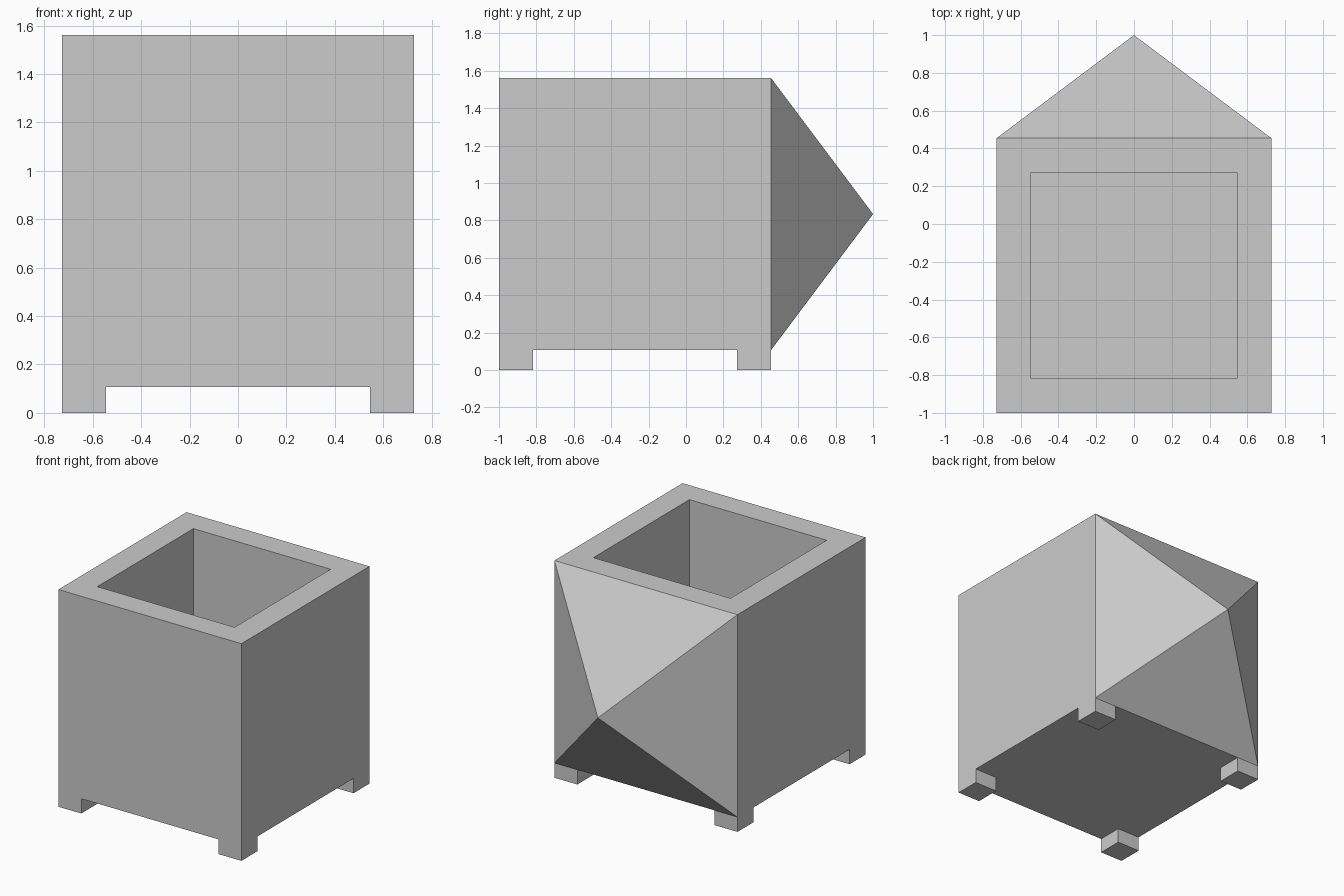
import bpy, bmesh
from mathutils import Matrix, Vector

if "Cube" in bpy.data.objects:
    bpy.data.objects.remove(bpy.data.objects["Cube"])

U = 2 / 11            # wall thickness; the body is an 8U cube
SIZE = 8 * U
FOOT_H = 0.106
CENTRE_Y = -1 + SIZE / 2


def finish(name, bm):
    bmesh.ops.recalc_face_normals(bm, faces=bm.faces)
    mesh = bpy.data.meshes.new(name)
    bm.to_mesh(mesh)
    bm.free()
    obj = bpy.data.objects.new(name, mesh)
    bpy.context.collection.objects.link(obj)
    return obj


def box(size, centre):
    bm = bmesh.new()
    bmesh.ops.create_cube(bm, size=1, matrix=Matrix.Translation(centre) @ Matrix.Diagonal((*size, 1)))
    bm.normal_update()
    return bm


def face_towards(bm, direction):
    return max(bm.faces, key=lambda f: f.normal.dot(Vector(direction)))


# Hollow body with the back panel drawn out to a pyramid
bm = box((SIZE,) * 3, (0, CENTRE_Y, FOOT_H + SIZE / 2))
top = face_towards(bm, (0, 0, 1))
back = face_towards(bm, (0, 1, 0))
bmesh.ops.inset_region(bm, faces=[top], thickness=U, use_even_offset=True)
cavity = bmesh.ops.extrude_discrete_faces(bm, faces=[top])["faces"][0]
bmesh.ops.translate(bm, verts=cavity.verts, vec=(0, 0, U - SIZE))
bmesh.ops.poke(bm, faces=[back], offset=3 * U)
finish("open_box_body", bm)

# Corner feet, flush with the sides
reach = (SIZE - U) / 2
for side, sx in (("left", -1), ("right", 1)):
    for end, sy in (("front", -1), ("back", 1)):
        foot = box((U, U, FOOT_H), (sx * reach, CENTRE_Y + sy * reach, FOOT_H / 2))
        finish(f"{end}_{side}_foot", foot)
